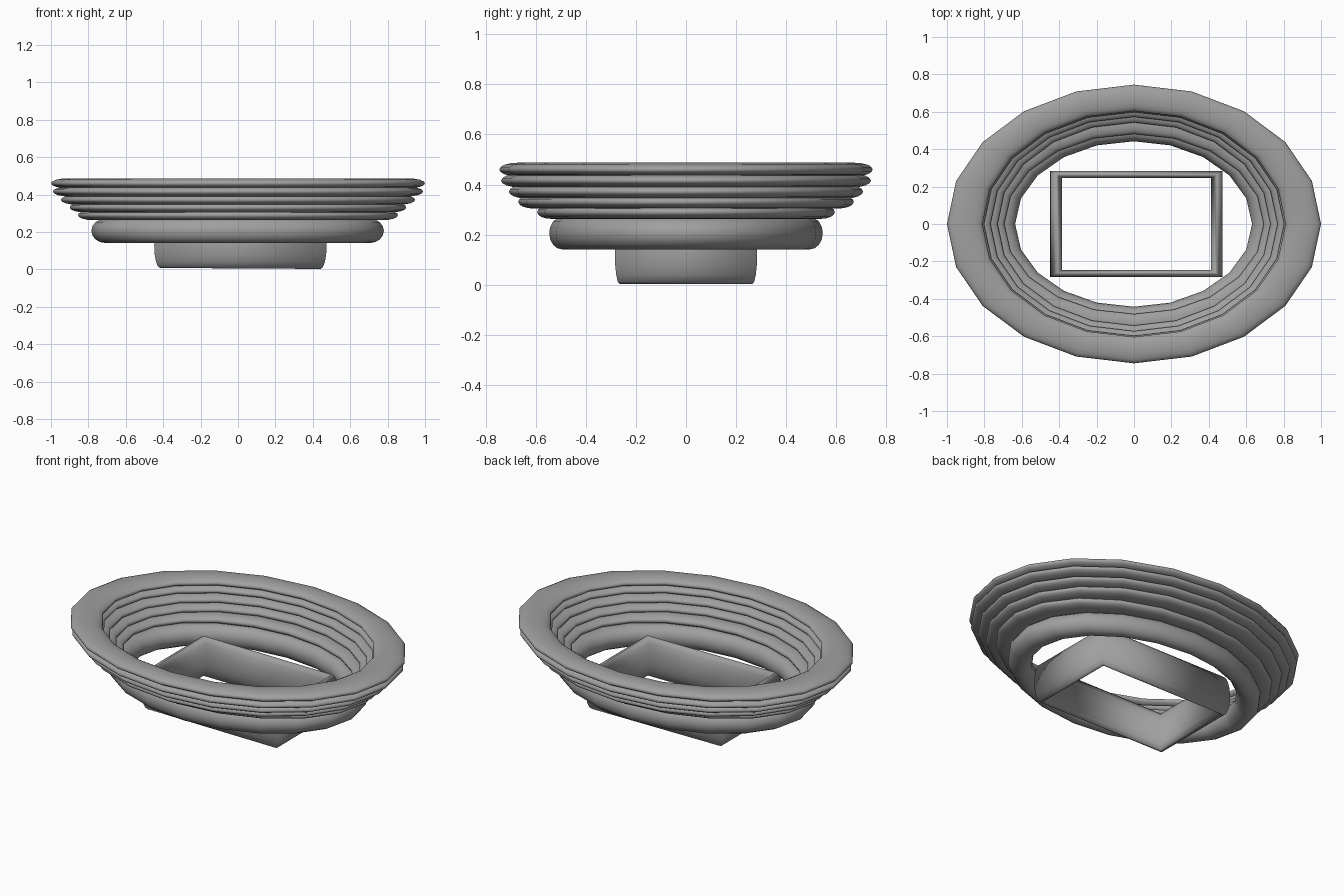
import bpy
import math
from mathutils import Matrix

cube = bpy.data.objects.get("Cube")
if cube:
    bpy.data.objects.remove(cube, do_unlink=True)

# Single plain grey
grey = bpy.data.materials.new("plain_grey")
grey.use_nodes = True
colour = (0.35, 0.35, 0.35, 1)
grey.diffuse_color = colour
grey.node_tree.nodes["Principled BSDF"].inputs["Base Color"].default_value = colour


def squashed_ring(name, half_x, half_y, half_z, centre, sides=20, tube=0.105, turn=0.0, tilt=0.0):
    """Torus stretched to the given half sizes, smooth shaded."""
    bpy.ops.mesh.primitive_torus_add(major_segments=sides, minor_segments=16,
                                     major_radius=1, minor_radius=tube)
    ring = bpy.context.object
    ring.name = name
    reach = (1 + tube) * math.cos(turn)
    stretch = Matrix.Diagonal((half_x / reach, half_y / reach, half_z / tube, 1))
    ring.data.transform(stretch @ Matrix.Rotation(turn, 4, "Z"))
    ring.location = centre
    ring.rotation_euler.y = tilt
    ring.data.materials.append(grey)
    bpy.ops.object.shade_smooth()
    return ring


# Stepped rim: five thin oval rings, widest on top
rim = [(1.0, 0.745, 0.460), (0.99, 0.738, 0.416), (0.947, 0.707, 0.372),
       (0.90, 0.67, 0.331), (0.856, 0.594, 0.290)]
for i, (half_x, half_y, z) in enumerate(rim):
    squashed_ring(f"rim_ring_{i + 1}", half_x, half_y, 0.027, (0, 0, z))

# Thick oval ring under the rim
squashed_ring("body_ring", 0.782, 0.546, 0.065, (-0.002, 0, 0.206))

# Rectangular foot: a four-sided ring, slightly tilted
squashed_ring("foot_frame", 0.461, 0.284, 0.121, (0.013, 0, 0.126),
              sides=4, tube=0.074, turn=math.pi / 4, tilt=0.006)
